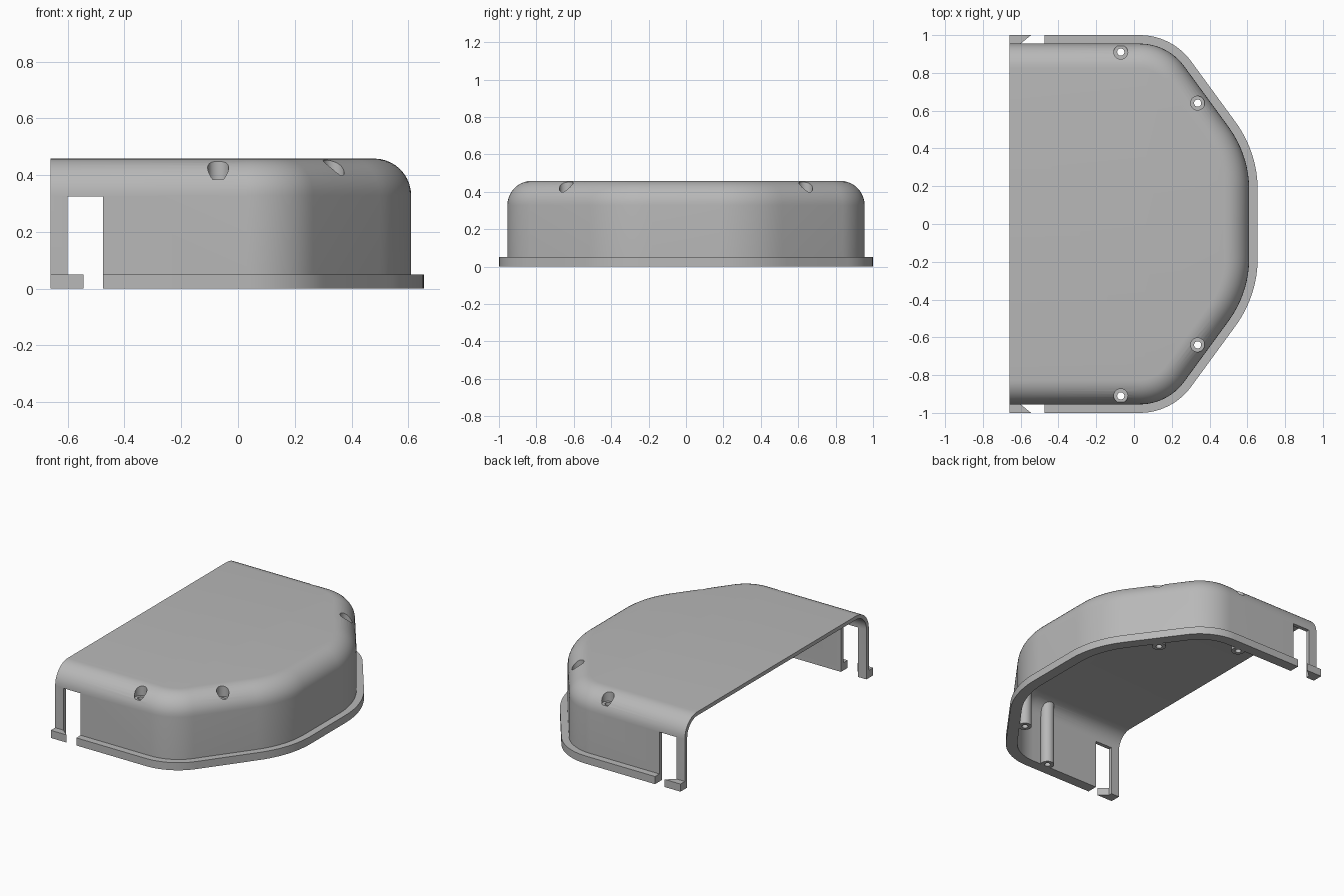
import bpy
import bmesh
from math import radians, sin, cos

cube = bpy.data.objects.get("Cube")
if cube:
    bpy.data.objects.remove(cube)

BACK = -0.66       # open end of the cover
TOP = 0.458
RIM = 0.045        # flange width
RIM_Z = 0.05
WALL = 0.025
FILLET = 0.13
BEND = 36.5        # direction the slanted walls face, in degrees

plastic = bpy.data.materials.new("grey plastic")
plastic.use_nodes = True
grey = (0.48, 0.48, 0.48, 1)
plastic.diffuse_color = grey
plastic.node_tree.nodes["Principled BSDF"].inputs["Base Color"].default_value = grey


def arc(cx, cy, r, a, b, steps=12):
    angles = [radians(a + (b - a) * i / steps) for i in range(steps + 1)]
    return [(cx + r * cos(t), cy + r * sin(t)) for t in angles]


def outline(inset, back):
    """Plan of the cover: straight side, slant and nose, then mirrored."""
    half = [(back, 1 - inset)]
    half += arc(0.03, 0.663, 0.337 - inset, 90, BEND)
    half += arc(0.045, 0.18, 0.61 - inset, BEND, 0)
    return half + [(x, -y) for x, y in reversed(half)]


def finish(bm, name):
    bmesh.ops.recalc_face_normals(bm, faces=bm.faces)
    mesh = bpy.data.meshes.new(name)
    bm.to_mesh(mesh)
    bm.free()
    mesh.materials.append(plastic)
    obj = bpy.data.objects.new(name, mesh)
    bpy.context.collection.objects.link(obj)
    return obj


def loft(name, rings):
    """Closed solid through stacked plan outlines."""
    bm = bmesh.new()
    loops = [[bm.verts.new((x, y, z)) for x, y in pts] for pts, z in rings]
    for low, high in zip(loops, loops[1:]):
        for i in range(len(low) - 1):
            bm.faces.new((low[i], low[i + 1], high[i + 1], high[i]))
    bm.faces.new(loops[0])
    bm.faces.new(loops[-1])
    bm.faces.new([l[0] for l in loops] + [l[-1] for l in reversed(loops)])
    return finish(bm, name)


def prism(name, pts, z0, z1):
    bm = bmesh.new()
    low, high = ([bm.verts.new((x, y, z)) for x, y in pts] for z in (z0, z1))
    bm.faces.new(low)
    bm.faces.new(high)
    for i in range(len(pts)):
        j = (i + 1) % len(pts)
        bm.faces.new((low[i], low[j], high[j], high[i]))
    return finish(bm, name)


def rod(name, x, y, r, z0, z1):
    return prism(name, arc(x, y, r, 0, 360, 32)[:-1], z0, z1)


def subtract(target, cutter):
    mod = target.modifiers.new("cut", 'BOOLEAN')
    mod.operation = 'DIFFERENCE'
    mod.solver = 'EXACT'
    mod.object = cutter
    bpy.context.view_layer.objects.active = target
    bpy.ops.object.modifier_apply(modifier=mod.name)
    bpy.data.objects.remove(cutter)


def dome(inset, radius, top, back):
    """Rings of a wall that rolls over into the flat roof."""
    rings = []
    for i in range(11):
        a = radians(9 * i)
        rings.append((outline(inset + radius * (1 - cos(a)), back),
                      top - radius * (1 - sin(a))))
    return rings


# Outer body with its flange
cover = loft("cover_shell",
             [(outline(0, BACK), 0), (outline(0, BACK), RIM_Z),
              (outline(RIM, BACK), RIM_Z)] + dome(RIM, FILLET, TOP, BACK))

# Hollow inside, leaving the screw posts standing
inner = RIM + WALL
cavity = loft("cavity", [(outline(inner, BACK - 0.1), -0.1)]
              + dome(inner, FILLET - WALL, TOP - WALL, BACK - 0.1))
screws = [(x, y * s) for x, y in ((-0.07, 0.91), (0.337, 0.64)) for s in (1, -1)]
for x, y in screws:
    subtract(cavity, rod("post", x, y, 0.042, -0.2, 0.6))
subtract(cover, cavity)

# Screw holes with wide recesses at the top
for x, y in screws:
    subtract(cover, rod("recess", x, y, 0.037, 0.385, 0.6))
    subtract(cover, rod("screw_hole", x, y, 0.019, -0.1, 0.6))

# Side slots that leave a narrow leg with a wedge-shaped foot
slot = [(-0.6, 0.8), (-0.6, 0.955), (-0.49, 1.045), (-0.475, 1.045), (-0.475, 0.8)]
for s in (1, -1):
    subtract(cover, prism("slot", [(x, y * s) for x, y in slot], -0.1, 0.325))

bpy.ops.object.select_all(action='DESELECT')
cover.select_set(True)
bpy.context.view_layer.objects.active = cover
bpy.ops.object.shade_smooth_by_angle(angle=radians(30))
